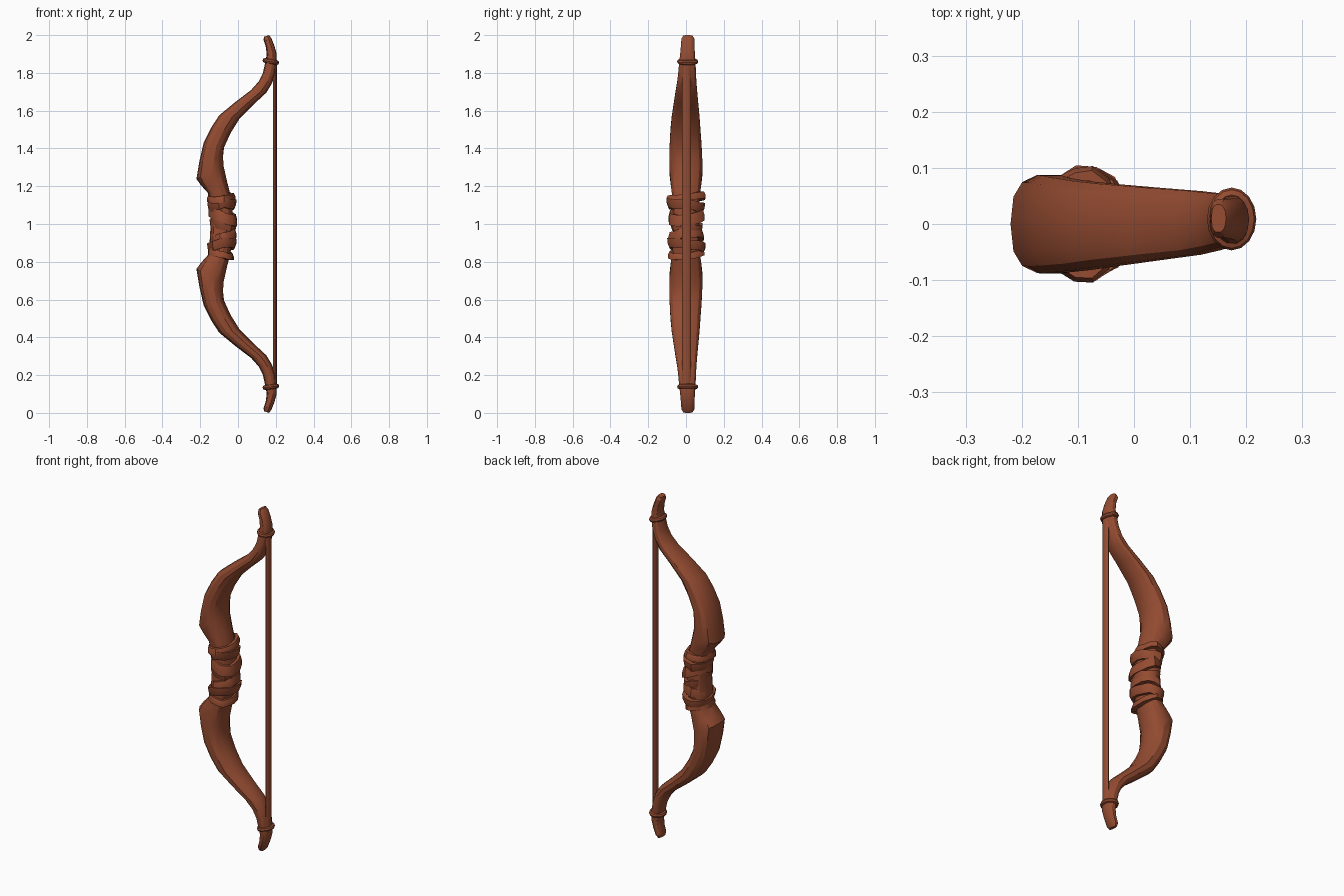
import bpy, math, random
from mathutils import Vector

if "Cube" in bpy.data.objects:
    bpy.data.objects.remove(bpy.data.objects["Cube"])

random.seed(4)
brown = bpy.data.materials.new("leather brown")
brown.diffuse_color = (0.30, 0.072, 0.031, 1)
brown.use_nodes = True
brown.node_tree.nodes["Principled BSDF"].inputs["Base Color"].default_value = brown.diffuse_color


def make(name, rings, closed=False, angle=32):
    """Skin a list of equal-length vertex rings; cap the ends unless closed."""
    n, m = len(rings[0]), len(rings)
    verts = [v for r in rings for v in r]
    faces = []
    for i in range(m if closed else m - 1):
        a, b = i * n, ((i + 1) % m) * n
        for j in range(n):
            k = (j + 1) % n
            faces.append((a + j, a + k, b + k, b + j))
    if not closed:
        faces += [tuple(reversed(range(n))), tuple(range((m - 1) * n, m * n))]
    me = bpy.data.meshes.new(name)
    me.from_pydata(verts, [], faces)
    me.materials.append(brown)
    ob = bpy.data.objects.new(name, me)
    bpy.context.collection.objects.link(ob)
    bpy.ops.object.select_all(action='DESELECT')
    ob.select_set(True)
    bpy.context.view_layer.objects.active = ob
    bpy.ops.object.mode_set(mode='EDIT')
    bpy.ops.mesh.select_all(action='SELECT')
    bpy.ops.mesh.normals_make_consistent(inside=False)
    bpy.ops.object.mode_set(mode='OBJECT')
    bpy.ops.object.shade_smooth_by_angle(angle=math.radians(angle))
    return ob


# Bow stave: outer edge x,z / inner edge x,z / half width / y offset
half = [
    (-.145, 1.00, -.025, 1.00, .070, 0),
    (-.150, 1.10, -.030, 1.10, .072, 0),
    (-.160, 1.165, -.040, 1.155, .076, 0),
    (-.196, 1.205, -.058, 1.225, .083, 0),
    (-.220, 1.238, -.077, 1.31, .089, 0),
    (-.205, 1.33, -.079, 1.36, .089, -.001),
    (-.182, 1.43, -.074, 1.405, .086, -.002),
    (-.142, 1.51, -.040, 1.48, .081, -.003),
    (-.100, 1.575, .010, 1.56, .075, -.002),
    (-.015, 1.645, .085, 1.635, .066, 0),
    (.070, 1.71, .150, 1.695, .058, .002),
    (.110, 1.755, .180, 1.745, .052, .004),
    (.132, 1.80, .197, 1.80, .048, .006),
    (.144, 1.855, .205, 1.86, .044, .007),
    (.152, 1.895, .205, 1.90, .040, .008),
    (.148, 1.935, .192, 1.945, .037, .009),
    (.135, 1.975, .176, 1.985, .035, .010),
    (.138, 1.992, .164, 2.00, .025, .010),
]


def section(row, up):
    xo, zo, xi, zi, w, oy = row
    if up < 0:
        zo, zi = 2 - zo, 2 - zi
    c = Vector(((xo + xi) / 2, oy, (zo + zi) / 2))
    d = Vector(((xi - xo) / 2, 0, (zi - zo) / 2))
    ring = []
    for j in range(14):
        a = 2 * math.pi * j / 14
        ca, sa = math.cos(a), math.sin(a)
        p = 0.72 if ca < 0 else 0.92        # squarer on the outer face
        u = math.copysign(abs(ca) ** p, ca)
        v = math.copysign(abs(sa) ** p, sa)
        ring.append(c + d * u + Vector((0, w * v, 0)))
    return ring


make("bow_stave", [section(r, -1) for r in reversed(half[1:])]
     + [section(r, 1) for r in half], angle=28)


# Bands and rings: a small profile swept around an oval, tilted along x and y
def band(name, cx, cy, cz, rx, ry, profile, tx=0, ty=0, seg=14, rough=0):
    rings = []
    for i in range(seg):
        a = 2 * math.pi * i / seg
        ca, sa = math.cos(a), math.sin(a)
        k = random.uniform(-rough, rough)
        h = random.uniform(-rough, rough)
        rings.append([Vector((cx + (rx + o + k) * ca, cy + (ry + o + k) * sa,
                              cz + z + h + tx * ca + ty * sa))
                      for o, z in profile])
    return make(name, rings, closed=True, angle=40)


# Grip wrap: centre x, z, x radius, y radius, height, x tilt, y tilt
wraps = [
    (-.090, .845, .066, .092, .035, -.014, .008),
    (-.085, .885, .072, .098, .050, .012, -.012),
    (-.080, .935, .068, .090, .050, .018, .010),
    (-.078, .985, .064, .084, .055, -.012, -.014),
    (-.078, 1.045, .072, .092, .060, -.026, .010),
    (-.085, 1.095, .068, .094, .050, .008, -.012),
    (-.090, 1.140, .068, .100, .035, .006, .010),
]
for i, (x, z, rx, ry, h, tx, ty) in enumerate(wraps):
    lip = .006 if i % 2 else -.004
    prof = [(-.022, -h / 2), (-lip, -h / 2), (.004, 0), (lip, h / 2), (-.022, h / 2)]
    band(f"grip_wrap_{i + 1}", x, 0, z, rx, ry, prof, tx, ty, rough=.004)

# Cord rings that hold the string
cord = [(.013 * math.cos(t * math.pi / 4), .013 * math.sin(t * math.pi / 4)) for t in range(8)]
for name, z, t in (("upper_string_ring", 1.86, -.006), ("lower_string_ring", .138, .004)):
    band(name, .174, .009, z, .031, .043, cord, t, 0, seg=16)

# Bowstring
make("bowstring", [[Vector((.195 + .011 * math.cos(j * math.pi / 4),
                            .003 + .023 * math.sin(j * math.pi / 4), z))
                    for j in range(8)] for z in (.13, 1.0, 1.865)], angle=50)
